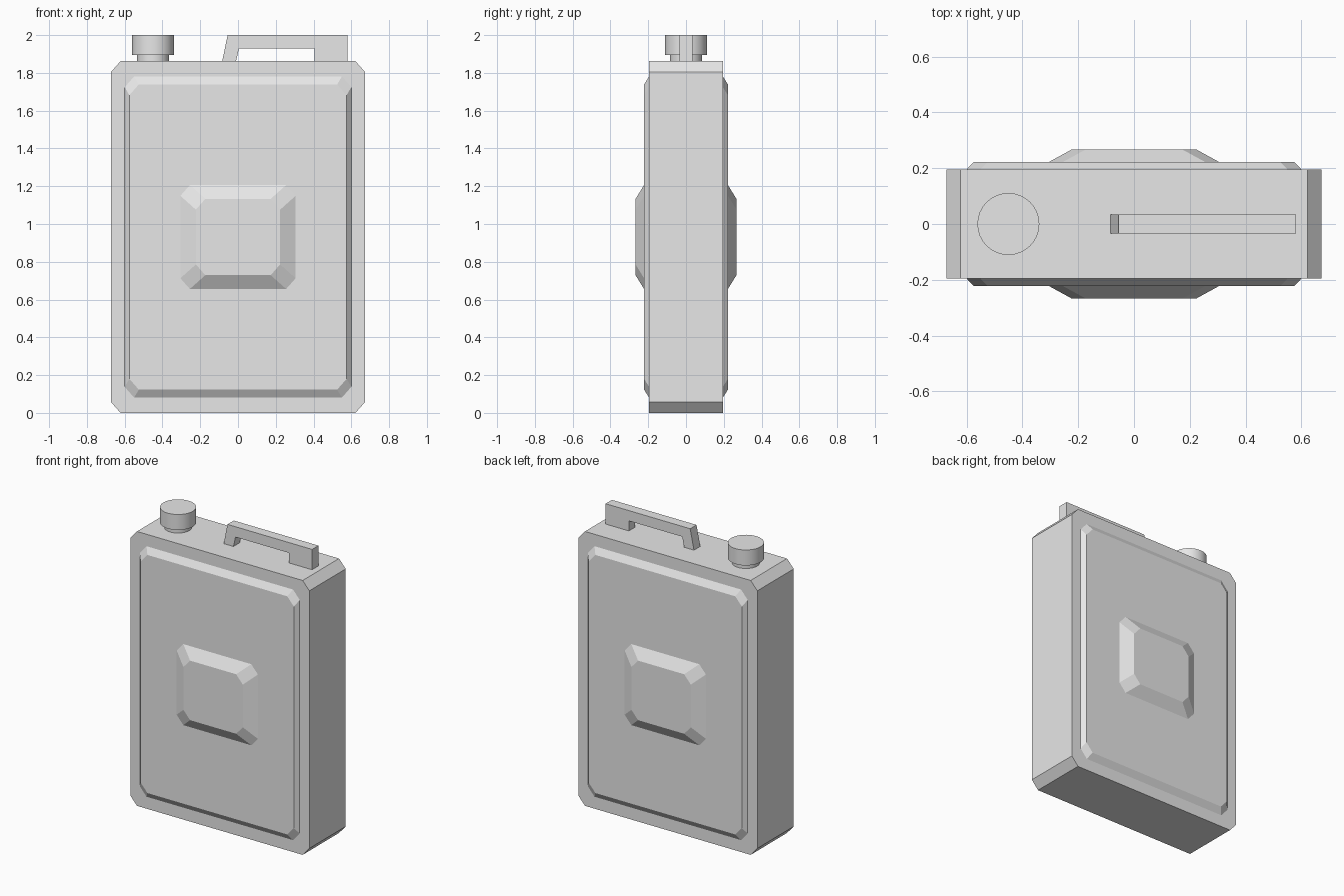
import bpy, bmesh
from mathutils import Vector

cube = bpy.data.objects.get("Cube")
if cube:
    bpy.data.objects.remove(cube, do_unlink=True)

MID_Z = 0.931
CHAMFER_X, CHAMFER_Z = 0.05, 0.057
GROOVE_DEPTH = 0.014

grey = bpy.data.materials.new("light_grey")
grey.use_nodes = True
grey.diffuse_color = (0.8, 0.8, 0.8, 1)
grey.node_tree.nodes["Principled BSDF"].inputs["Base Color"].default_value = (0.8, 0.8, 0.8, 1)


def finish(name, bm):
    bmesh.ops.recalc_face_normals(bm, faces=bm.faces)
    mesh = bpy.data.meshes.new(name)
    bm.to_mesh(mesh)
    bm.free()
    mesh.materials.append(grey)
    obj = bpy.data.objects.new(name, mesh)
    bpy.context.collection.objects.link(obj)
    return obj


def octagon(bm, hx, hz, y):
    """Rectangle with cut corners; every even edge is a corner cut."""
    ring = []
    for sx, sz in ((1, 1), (-1, 1), (-1, -1), (1, -1)):
        pair = [(sx * hx, sz * (hz - CHAMFER_Z)), (sx * (hx - CHAMFER_X), sz * hz)]
        if sx * sz < 0:
            pair.reverse()
        ring += [bm.verts.new((x, y, MID_Z + z)) for x, z in pair]
    return ring


# Can body: flat shell, raised panel and central boss on both sides
half = [(0.223, 0.202, 0.267), (0.305, 0.275, 0.222), (0.575, 0.808, 0.222),
        (0.6, 0.85, 0.195), (0.672, MID_Z, 0.195)]
sections = [(x, z, -y) for x, z, y in half] + half[::-1]
bm = bmesh.new()
rings = [octagon(bm, *s) for s in sections]
last = len(rings) - 1
grooves = {-1: [], 1: []}
for r in range(last):
    a, b = rings[r], rings[r + 1]
    for i in range(8):
        j = (i + 1) % 8
        face = bm.faces.new((a[i], a[j], b[j], b[i]))
        if i % 2 == 0 and r in (0, 1):
            grooves[-1].append(face)
        if i % 2 == 0 and r in (last - 1, last - 2):
            grooves[1].append(face)
bm.faces.new(rings[0])
bm.faces.new(rings[last])
bmesh.ops.recalc_face_normals(bm, faces=bm.faces)

# Diagonal grooves sunk from the panel corners up onto the boss
for side, faces in grooves.items():
    new = bmesh.ops.extrude_face_region(bm, geom=faces)["geom"]
    verts = [g for g in new if isinstance(g, bmesh.types.BMVert)]
    bmesh.ops.translate(bm, verts=verts, vec=Vector((0, -side * GROOVE_DEPTH, 0)))
finish("can_body", bm)

# Carrying handle: bracket profile given thickness
profile = [(-0.085, 1.855), (-0.055, 2), (0.58, 2), (0.58, 1.855),
           (0.405, 1.855), (0.405, 1.93), (0.005, 1.93), (-0.012, 1.855)]
bm = bmesh.new()
face = bm.faces.new([bm.verts.new((x, -0.034, z)) for x, z in profile])
new = bmesh.ops.extrude_face_region(bm, geom=[face], use_keep_orig=True)["geom"]
bmesh.ops.translate(bm, verts=[g for g in new if isinstance(g, bmesh.types.BMVert)],
                    vec=Vector((0, 0.068, 0)))
finish("carrying_handle", bm)


# Filler neck and screw cap
def cylinder(name, radius, z0, z1):
    bm = bmesh.new()
    bmesh.ops.create_cone(bm, cap_ends=True, segments=32, radius1=radius,
                          radius2=radius, depth=z1 - z0)
    bmesh.ops.translate(bm, verts=bm.verts, vec=Vector((-0.45, 0, (z0 + z1) / 2)))
    obj = finish(name, bm)
    bpy.ops.object.select_all(action="DESELECT")
    obj.select_set(True)
    bpy.context.view_layer.objects.active = obj
    bpy.ops.object.shade_smooth_by_angle()


cylinder("filler_neck", 0.085, 1.85, 1.9)
cylinder("screw_cap", 0.111, 1.895, 2)
